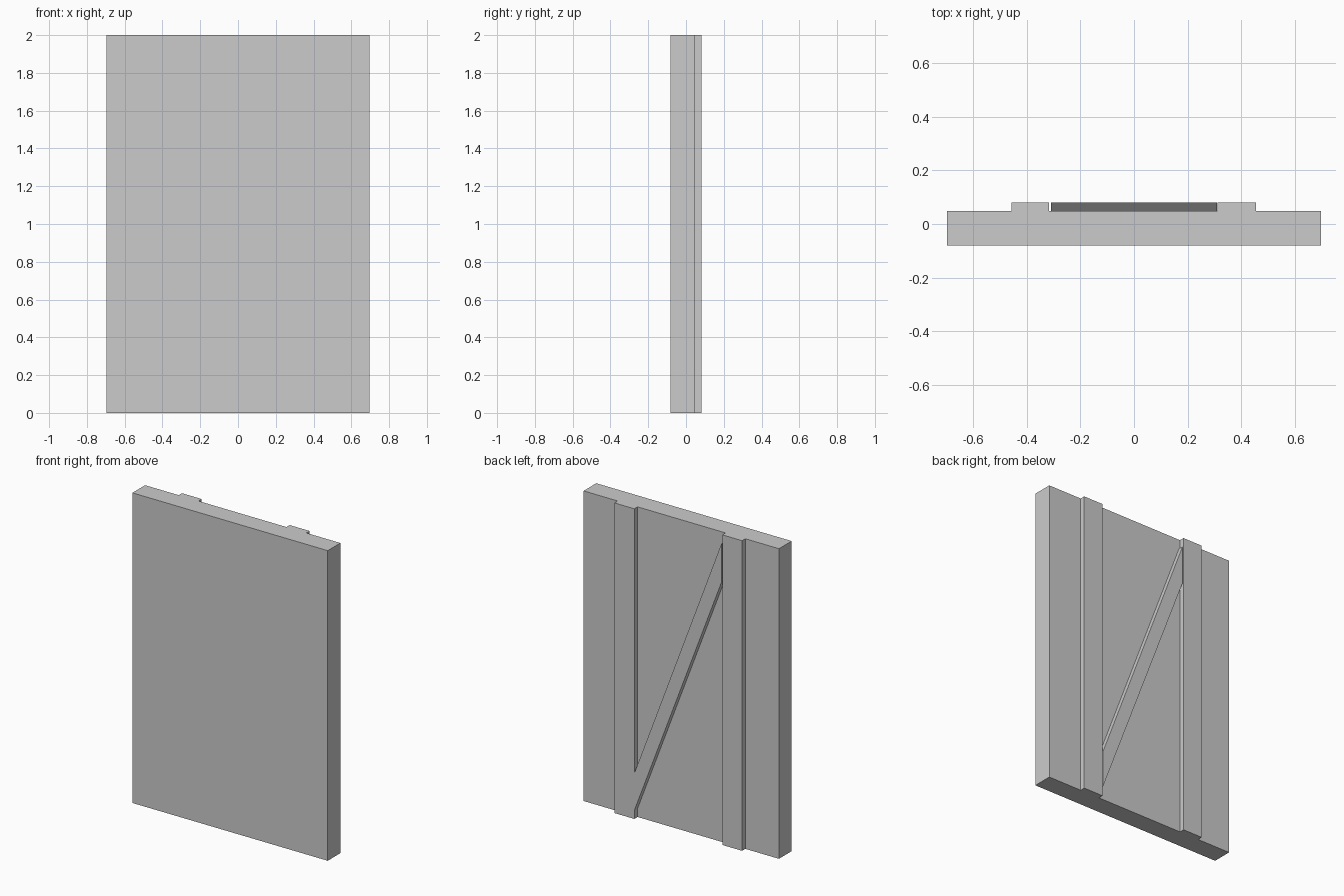
import bpy

if "Cube" in bpy.data.objects:
    bpy.data.objects.remove(bpy.data.objects["Cube"])

Y_FRONT, Y_STEP, Y_BACK = -0.081, 0.048, 0.081


def prism(name, outline, y0, y1):
    """Extrude an x-z outline from y0 to y1."""
    n = len(outline)
    verts = [(x, y0, z) for x, z in outline] + [(x, y1, z) for x, z in outline]
    faces = [tuple(range(n)), tuple(reversed(range(n, 2 * n)))]
    faces += [(i, i + n, (i + 1) % n + n, (i + 1) % n) for i in range(n)]
    mesh = bpy.data.meshes.new(name)
    mesh.from_pydata(verts, [], faces)
    obj = bpy.data.objects.new(name, mesh)
    bpy.context.collection.objects.link(obj)
    return obj


def board(name, x0, x1, y0, y1):
    """Full-height upright board."""
    return prism(name, [(x0, 0), (x1, 0), (x1, 2), (x0, 2)], y0, y1)


# Main slab
board("panel", -0.697, 0.697, Y_FRONT, Y_STEP)

# Two upright battens on the back
board("batten_left", -0.457, -0.316, Y_STEP, Y_BACK)
board("batten_right", 0.312, 0.454, Y_STEP, Y_BACK)

# Diagonal brace with vertical cut ends, low at +x and high at -x
prism("diagonal_brace",
      [(-0.309, 1.69), (0.31, 0.06), (0.31, 0.30), (-0.309, 1.94)],
      Y_STEP, Y_BACK)
